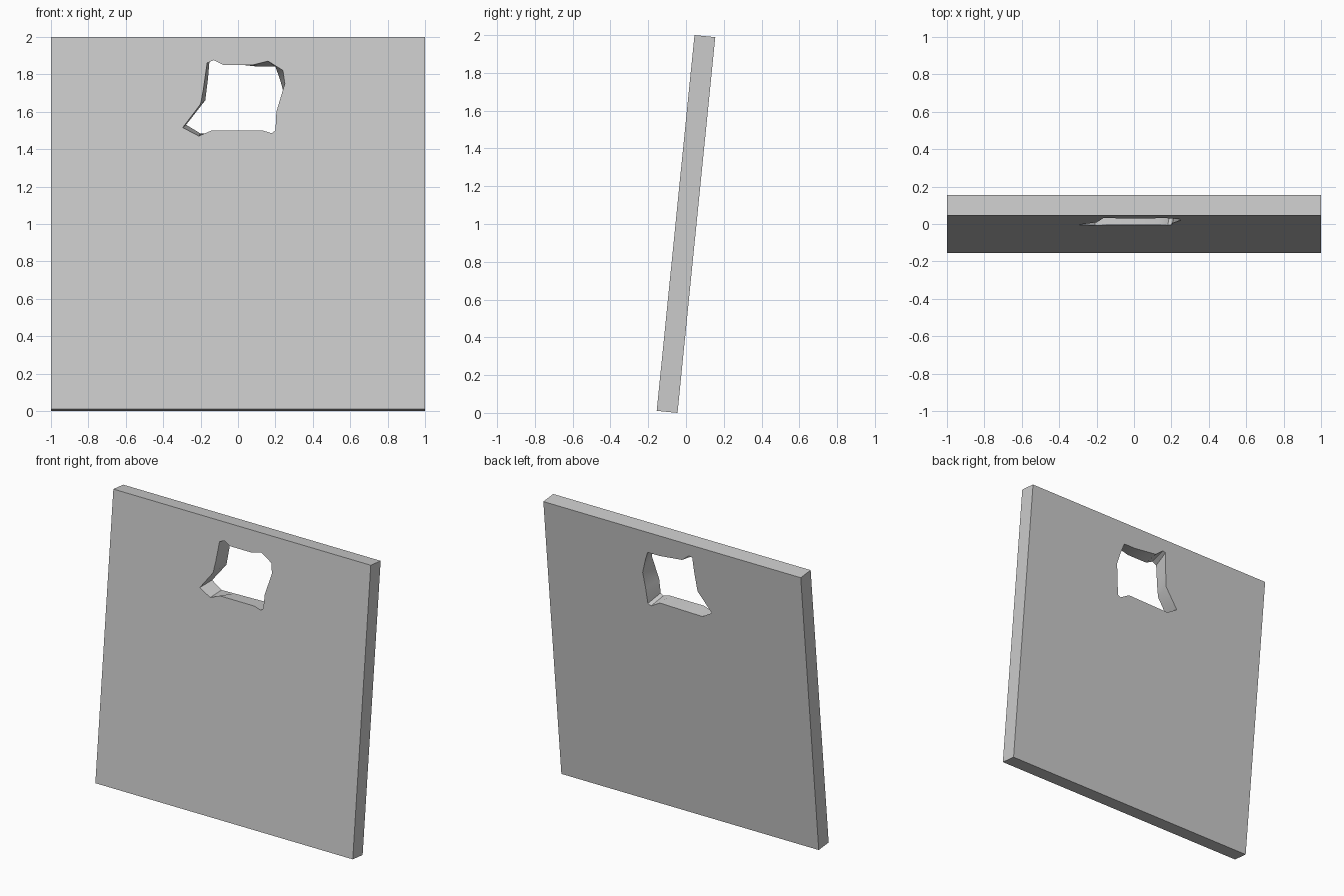
import bpy, bmesh

if "Cube" in bpy.data.objects:
    bpy.data.objects.remove(bpy.data.objects["Cube"])

SLOPE = 0.1005  # backward lean, y per z

# Ragged opening: (front x, front z, back x, back z)
HOLE = [
    (-.295, 1.515, -.277, 1.53), (-.21, 1.47, -.20, 1.483),
    (-.14, 1.50, -.10, 1.485), (.13, 1.50, .13, 1.49),
    (.18, 1.485, .20, 1.45), (.20, 1.50, .225, 1.46),
    (.205, 1.60, .235, 1.57), (.25, 1.75, .25, 1.68),
    (.24, 1.82, .225, 1.77), (.16, 1.87, .20, 1.84),
    (.08, 1.85, .11, 1.84), (-.08, 1.85, -.07, 1.86),
    (-.13, 1.875, -.125, 1.905), (-.165, 1.86, -.15, 1.90),
    (-.185, 1.72, -.16, 1.78), (-.20, 1.64, -.175, 1.66),
]

bm = bmesh.new()


def ring(points, y0, z0):
    """Closed vertex ring lying on a leaning face."""
    return [bm.verts.new((x, y0 + (z - z0) * SLOPE, z)) for x, z in points]


def panel_face(outer, inner):
    """Fill between the rectangle and the opening."""
    edges = [bm.edges.new((r[i], r[(i + 1) % len(r)]))
             for r in (outer, inner) for i in range(len(r))]
    bmesh.ops.triangle_fill(bm, edges=edges, use_beauty=True)


def walls(a, b):
    for i in range(len(a)):
        j = (i + 1) % len(a)
        bm.faces.new((a[i], a[j], b[j], b[i]))


def rect(z0, z1):
    return [(-1, z0), (1, z0), (1, z1), (-1, z1)]


# Front and back faces with the opening
front_outer = ring(rect(.011, 2.0), -.155, .011)
front_hole = ring([p[:2] for p in HOLE], -.155, .011)
back_outer = ring(rect(0, 1.989), -.045, 0)
back_hole = ring([p[2:] for p in HOLE], -.045, 0)
panel_face(front_outer, front_hole)
panel_face(back_outer, back_hole)

# Slab rim and opening walls
walls(front_outer, back_outer)
walls(front_hole, back_hole)
bmesh.ops.recalc_face_normals(bm, faces=bm.faces[:])

mesh = bpy.data.meshes.new("leaning_panel")
bm.to_mesh(mesh)
bm.free()
panel = bpy.data.objects.new("leaning_panel", mesh)
bpy.context.collection.objects.link(panel)
bpy.context.view_layer.objects.active = panel
panel.select_set(True)
bpy.ops.object.shade_smooth_by_angle(angle=0.7)
